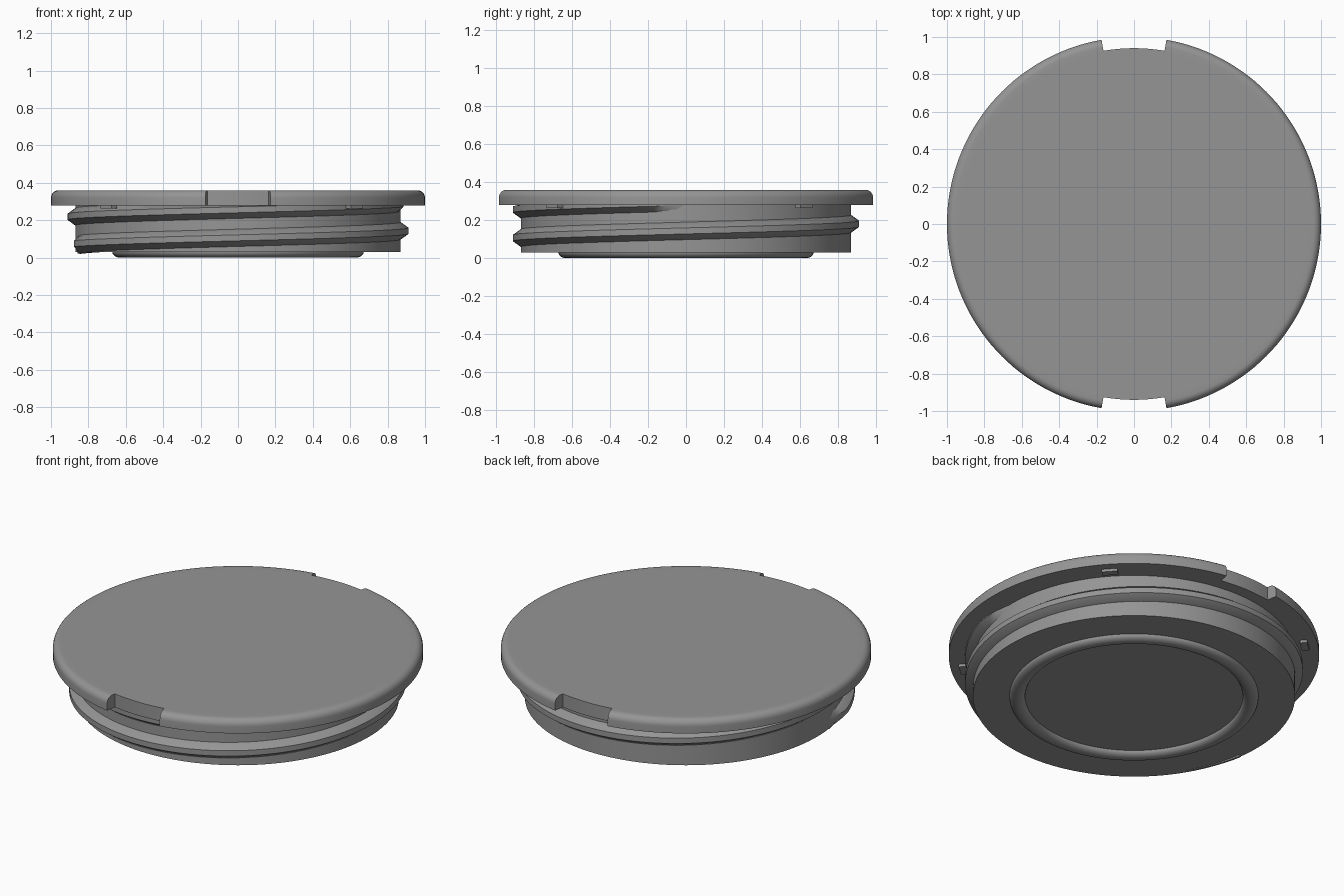
import bpy, bmesh, math
from math import cos, sin, pi, radians

if "Cube" in bpy.data.objects:
    bpy.data.objects.remove(bpy.data.objects["Cube"])

SEG = 144
grey = bpy.data.materials.new("mid grey")
grey.diffuse_color = (0.3, 0.3, 0.3, 1)
grey.use_nodes = True
grey.node_tree.nodes["Principled BSDF"].inputs["Base Color"].default_value = grey.diffuse_color


def finish(bm, name):
    """Turn a bmesh into a shaded object."""
    bmesh.ops.remove_doubles(bm, verts=bm.verts, dist=1e-5)
    bmesh.ops.recalc_face_normals(bm, faces=bm.faces)
    me = bpy.data.meshes.new(name)
    bm.to_mesh(me)
    bm.free()
    me.materials.append(grey)
    ob = bpy.data.objects.new(name, me)
    bpy.context.collection.objects.link(ob)
    bpy.ops.object.select_all(action='DESELECT')
    ob.select_set(True)
    bpy.context.view_layer.objects.active = ob
    bpy.ops.object.shade_smooth_by_angle(angle=radians(30))
    return ob


def loft(name, columns, loop):
    """Skin columns of points; loop closes the sweep, otherwise the sections are closed."""
    bm = bmesh.new()
    cols = [[bm.verts.new(p) for p in c] for c in columns]
    n, m = len(cols), len(cols[0])
    for i in range(n if loop else n - 1):
        a, b = cols[i], cols[(i + 1) % n]
        for j in range(m - 1 if loop else m):
            k = (j + 1) % m
            bm.faces.new((a[j], b[j], b[k], a[k]))
    if loop:
        bm.faces.new([c[0] for c in cols])
        bm.faces.new([c[-1] for c in cols])
    else:
        bm.faces.new(cols[0])
        bm.faces.new(cols[-1])
    return finish(bm, name)


def polar(r, a, z):
    return (r * cos(a), r * sin(a), z)


# Flange: rounded upper rim with two grip notches
rim = [(0.93, 0.36)]
rim += [(0.96 + 0.04 * sin(t * pi / 12), 0.32 + 0.04 * cos(t * pi / 12)) for t in range(7)]
rim += [(1.0, 0.28)]
half = radians(10)
stops = []
for mid in (pi / 2, 3 * pi / 2):
    stops += [(mid - half + 2 * half * i / 12, True) for i in range(13)]
    arc = pi - 2 * half
    stops += [(mid + half + arc * i / 64, False) for i in range(65)]
flange_cols = [[polar(min(r, 0.94) if cut else r, a, z) for r, z in rim]
               for a, cut in stops]
loft("flange", flange_cols, True)

# Plug body with a half-round sealing bead underneath
body = [(0.57, 0.03)]
body += [(0.63 - 0.042 * cos(t * pi / 12), 0.03 - 0.03 * sin(t * pi / 12)) for t in range(13)]
body += [(0.87, 0.03), (0.87, 0.30)]
loft("plug_body", [[polar(r, 2 * pi * i / SEG, z) for r, z in body]
                   for i in range(SEG)], True)

# Screw thread: trapezoid section swept along a helix, tapering out at both ends
START, END, PITCH = 188, 392, 0.15
TURN = END + 0
thread_cols = []
steps = 160
first, last = START, 360 + 20 + 0 + 360 - 360 + 340
for i in range(steps + 1):
    deg = first + (last - first) * i / steps
    a = radians(deg)
    zc = 0.072 + PITCH * (deg - START) / 360
    fade = min(1, 0.05 + (deg - first) / 8, 0.05 + (last - deg) / 15)
    crest = 0.865 + 0.047 * fade
    section = [(0.85, -0.052), (0.865, -0.05), (crest, -0.016),
               (crest, 0.016), (0.865, 0.05), (0.85, 0.052)]
    thread_cols.append([polar(r, a, min(zc + dz, 0.285 + dz * 0.01)) for r, dz in section])
loft("screw_thread", thread_cols, False)

# Four small stop lugs below the flange
for i in range(4):
    a = radians(42 + 90 * i)
    bm = bmesh.new()
    bmesh.ops.create_cube(bm, size=1)
    for v in bm.verts:
        x, y, z = v.co
        r, t = 0.93 + x * 0.04, y * 0.085
        v.co = (r * cos(a) - t * sin(a), r * sin(a) + t * cos(a), 0.276 + z * 0.024)
    finish(bm, "stop_lug")
